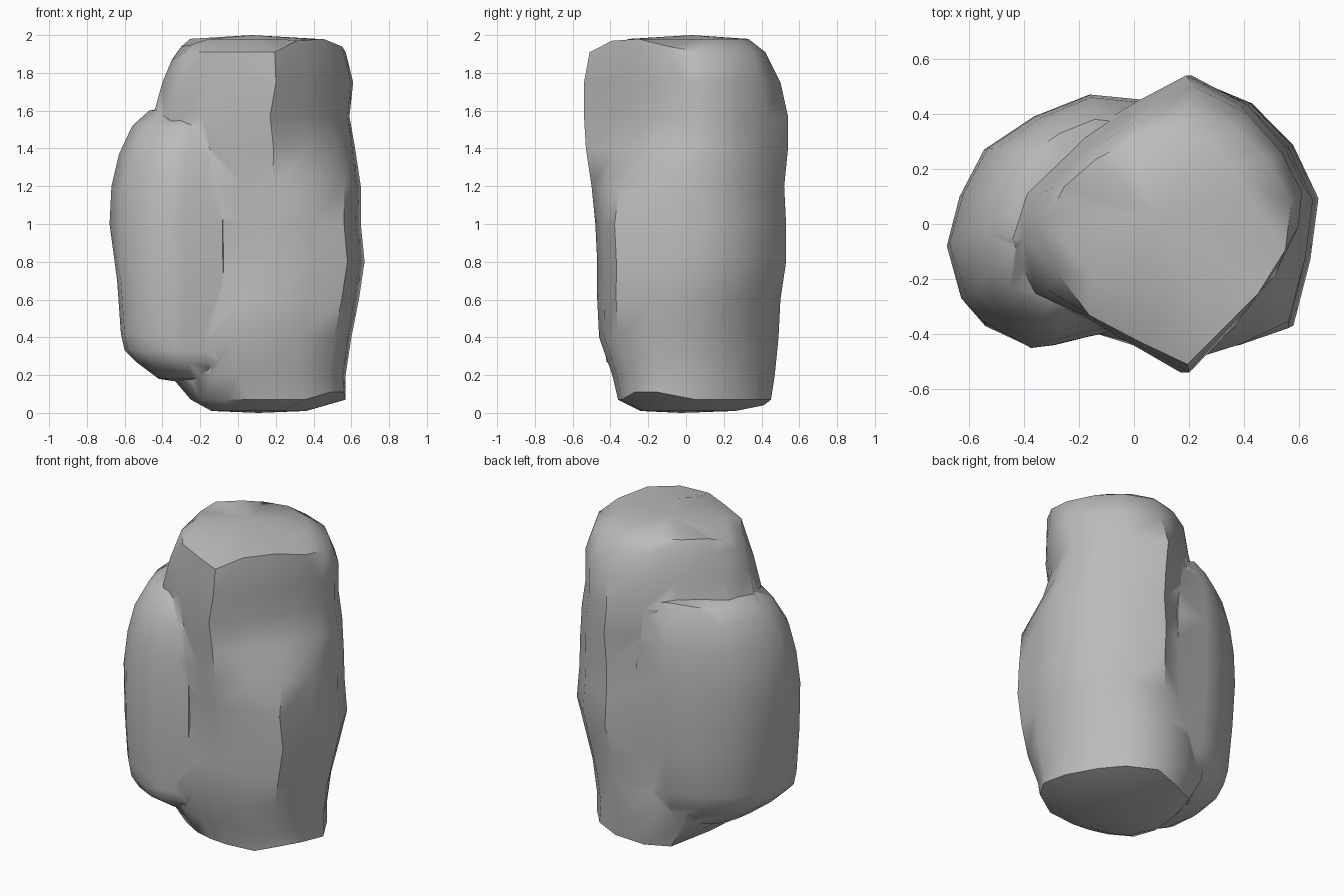
import bpy
import bmesh
import math

cube = bpy.data.objects.get("Cube")
if cube:
    bpy.data.objects.remove(cube, do_unlink=True)

stone = bpy.data.materials.new("stone_grey")
stone.use_nodes = True
colour = (0.5, 0.5, 0.5, 1.0)
stone.diffuse_color = colour
stone.node_tree.nodes["Principled BSDF"].inputs["Base Color"].default_value = colour


def fit(points, left, right, front, back):
    """Stretch an outline so that it fills the given rectangle."""
    xs = [p[0] for p in points]
    ys = [p[1] for p in points]
    width, depth = max(xs) - min(xs), max(ys) - min(ys)
    return [(left + (x - min(xs)) / width * (right - left),
             front + (y - min(ys)) / depth * (back - front)) for x, y in points]


def mix(outlines, level):
    """Blend neighbouring outlines; level 1.5 is halfway from the second to the third."""
    first = int(level)
    amount = level - first
    following = outlines[min(first + 1, len(outlines) - 1)]
    return [(a[0] + (b[0] - a[0]) * amount, a[1] + (b[1] - a[1]) * amount)
            for a, b in zip(outlines[first], following)]


def loft(name, outlines, rows, bottom, top, lifts):
    """Stack outlines, given in hundredths, and close both ends with a fan."""
    bm = bmesh.new()
    rings = []
    for z, level, *box in rows:
        outline = fit(mix(outlines, level), *box)
        rings.append([bm.verts.new((x / 100, y / 100, z / 100)) for x, y in outline])
    for (ring, corner), rise in lifts.items():
        rings[ring][corner].co.z += rise / 100
    count = len(outlines[0])
    for ring, above in zip(rings, rings[1:]):
        for i in range(count):
            j = (i + 1) % count
            bm.faces.new((ring[i], ring[j], above[j], above[i]))
    for ring, height in ((rings[0], bottom), (rings[-1], top)):
        x = sum(v.co.x for v in ring) / count
        y = sum(v.co.y for v in ring) / count
        tip = bm.verts.new((x, y, height / 100))
        for i in range(count):
            bm.faces.new((ring[i], ring[(i + 1) % count], tip))
    bmesh.ops.recalc_face_normals(bm, faces=bm.faces[:])
    mesh = bpy.data.meshes.new(name)
    bm.to_mesh(mesh)
    bm.free()
    mesh.materials.append(stone)
    obj = bpy.data.objects.new(name, mesh)
    bpy.context.collection.objects.link(obj)
    return obj


# Tall main slab: rounded foot, square shoulder, sharp front ridge, broken crown
foot = [(16, -36), (35, -34), (49, -27), (56, -15), (57, 6), (47, 24), (36, 37),
        (18, 46), (0, 42), (-15, 35), (-25, 10), (-27, -10), (-22, -24),
        (-8, -32), (4, -35)]
shoulder = [(19, -46), (40, -42), (58, -36), (64, -12), (67, 10), (58, 29), (43, 44),
            (21, 53), (0, 43), (-25, 33), (-40, 10), (-42, -15), (-30, -33),
            (-9, -36), (5, -42)]
ridge = [(19, -54), (37, -35), (52, -15), (60, 3), (61, 14), (54, 28), (41, 43),
         (21, 54), (2, 44), (-17, 32), (-38, 11), (-43, -6), (-34, -25),
         (-17, -33), (0, -43)]
crown = [(19, -51), (31, -39), (45, -25), (55, -9), (57, 8), (49, 24), (37, 36),
         (19, 43), (0, 38), (-15, 29), (-30, 14), (-36, 0), (-29, -17),
         (-17, -33), (2, -43)]
slab_rows = [
    (1, 0, -14, 36, -24, 26),
    (7, 0, -25, 57, -36, 45),
    (20, .15, -36, 57, -39, 47),
    (40, .35, -41, 60, -46, 49),
    (60, .7, -42, 64, -47, 50),
    (80, .95, -42, 67, -47, 53),
    (100, 1, -42, 65, -48, 53),
    (120, 1.15, -42, 65, -50, 52),
    (140, 1.8, -43, 62, -53, 54),
    (157, 2, -45, 59, -54, 54),
    (175, 2.25, -40, 61, -54, 50),
    (191, 3, -35, 57, -51, 42),
    (198, 3, -30, 42, -30, 33),
]
# Uneven rims at the foot and crown, keyed by ring and corner
slab_lifts = {(1, 2): 4, (1, 3): 4, (1, 8): -3, (1, 9): -3,
              (11, 1): 6, (11, 2): 7, (11, 3): 3,
              (11, 11): -4, (12, 11): -4, (12, 12): -3}
slab = loft("boulder", [foot, shoulder, ridge, crown], slab_rows, 0, 200, slab_lifts)

# Rounded lobe leaning against the right flank, heavier and undercut at its foot
lobe_low = [(-8, -39), (-17, -41), (-29, -44), (-37, -45), (-54, -37), (-62, -27),
            (-64, -8), (-61, 10), (-53, 27), (-36, 39), (-16, 47), (4, 45), (10, 10)]
lobe_high = [(-8, -39), (-17, -41), (-29, -44), (-37, -45), (-54, -35), (-62, -27),
             (-68, -8), (-63, 10), (-54, 27), (-36, 39), (-16, 47), (4, 45), (10, 10)]
lobe_rows = [
    (18, 0, -42, 5, -30, 30),
    (27, 0, -54, 5, -42, 37),
    (33, 0, -60, 6, -43, 40),
    (42, 0, -62, 8, -44, 43),
    (70, 0, -64, 10, -45, 46),
    (100, .8, -68, 10, -45, 47),
    (120, 1, -67, 10, -43, 47),
    (137, 1, -63, 8, -40, 46),
    (152, 1, -56, 5, -32, 43),
    (160, 1, -47, 2, -20, 38),
]
lobe_lifts = {(9, 9): 2, (9, 10): 3}
lobe = loft("side_lobe", [lobe_low, lobe_high], lobe_rows, 15, 164, lobe_lifts)

# Fuse the two masses into one stone
fuse = slab.modifiers.new("fuse", "BOOLEAN")
fuse.operation = "UNION"
fuse.solver = "EXACT"
fuse.object = lobe
bpy.ops.object.select_all(action="DESELECT")
bpy.context.view_layer.objects.active = slab
slab.select_set(True)
bpy.ops.object.modifier_apply(modifier=fuse.name)
bpy.data.objects.remove(lobe, do_unlink=True)

# Soft faces with crisp broken ridges
bpy.ops.object.shade_smooth_by_angle(angle=math.radians(45))
